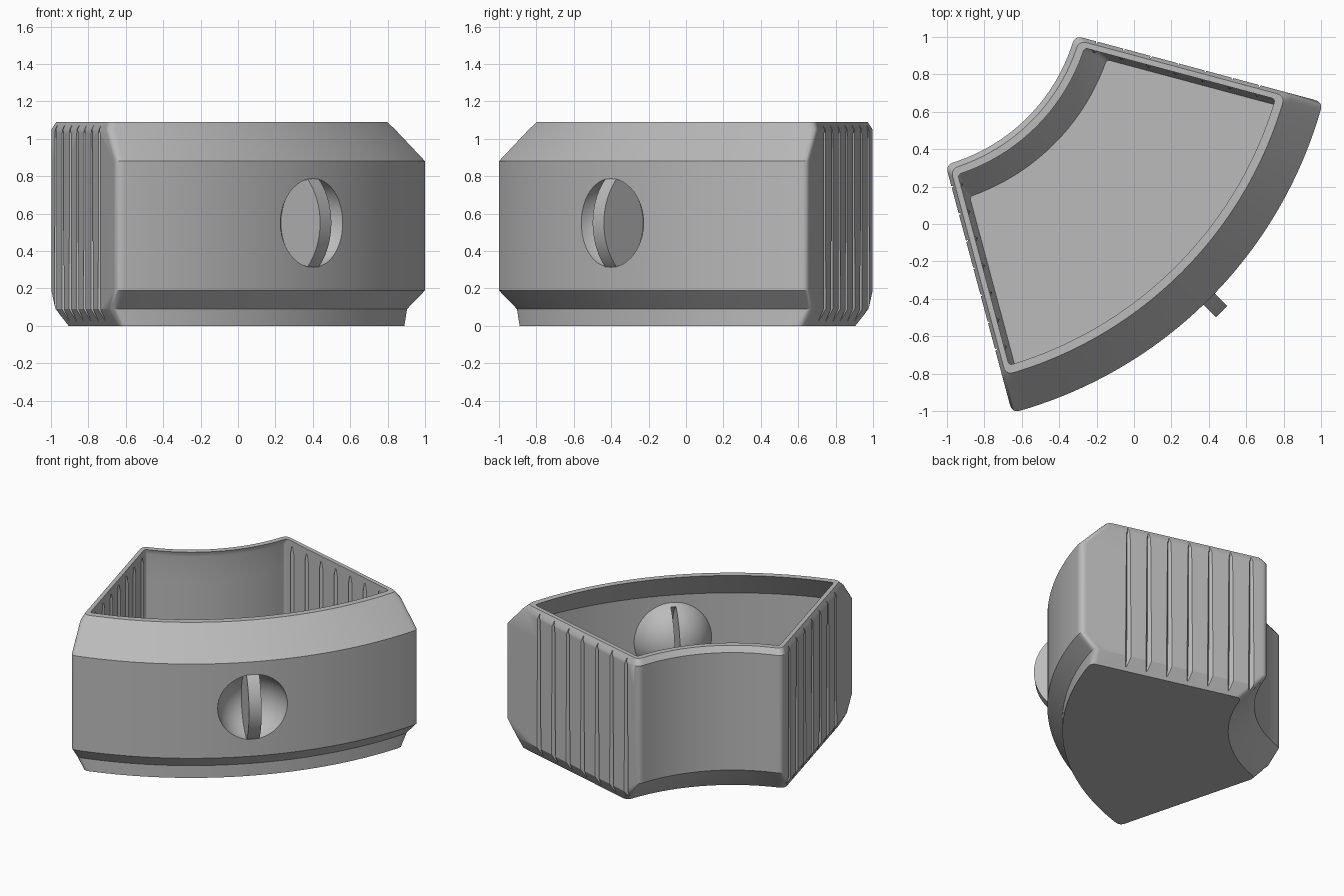
import bpy, bmesh
from math import radians, asin, sin, cos, pi
from mathutils import Matrix, Vector

cube = bpy.data.objects.get("Cube")
if cube:
    bpy.data.objects.remove(cube, do_unlink=True)

HALF = radians(30)      # half of the wedge angle
KNOB_Z = 0.55

grey = bpy.data.materials.new("plastic_grey")
grey.use_nodes = True
grey.diffuse_color = (0.5, 0.5, 0.5, 1)
grey.node_tree.nodes["Principled BSDF"].inputs["Base Color"].default_value = (0.5, 0.5, 0.5, 1)


def make(name, bm):
    bmesh.ops.recalc_face_normals(bm, faces=bm.faces)
    mesh = bpy.data.meshes.new(name)
    bm.to_mesh(mesh)
    bm.free()
    mesh.materials.append(grey)
    ob = bpy.data.objects.new(name, mesh)
    bpy.context.collection.objects.link(ob)
    return ob


def combine(target, other, operation):
    """Apply a boolean and discard the second object."""
    other.hide_render = True
    mod = target.modifiers.new(operation, 'BOOLEAN')
    mod.operation, mod.solver, mod.object = operation, 'EXACT', other
    bpy.context.view_layer.objects.active = target
    bpy.ops.object.modifier_apply(modifier=mod.name)
    bpy.data.objects.remove(other, do_unlink=True)


def polar(r, a):
    return Vector((r * cos(a), r * sin(a), 0))


def bend(a, b, c, n=5):
    return [a.lerp(b, i / n).lerp(b.lerp(c, i / n), i / n) for i in range(n + 1)]


def wedge_loop(r_in, r_out, inset, z, c):
    """Rounded ring-sector outline, mirrored about the radial axis."""
    side = lambda r: HALF - asin(inset / r)
    a_out, a_in = side(r_out) - c / r_out, side(r_in) - c / r_in
    n = 24
    half = [polar(r_out, a_out * i / n) for i in range(n)]
    half += bend(polar(r_out, a_out), polar(r_out, side(r_out)), polar(r_out - c, side(r_out - c)))
    half += bend(polar(r_in + c, side(r_in + c)), polar(r_in, side(r_in)), polar(r_in, a_in))
    half += [polar(r_in, a_in * i / n) for i in reversed(range(n))]
    pts = half + [Vector((p.x, -p.y, 0)) for p in reversed(half[1:-1])]
    return [p + Vector((0, 0, z)) for p in pts]


def skin(bm, loops):
    rings = [[bm.verts.new(p) for p in loop] for loop in loops]
    for a, b in zip(rings, rings[1:]):
        for i in range(len(a)):
            j = (i + 1) % len(a)
            bm.faces.new((a[i], a[j], b[j], b[i]))
    bm.faces.new(rings[0][::-1])
    bm.faces.new(rings[-1])


# Bin shell: outside from the base to the rim, then inside down to the floor
outside = [(1.15, 2.25, 0.05, 0), (1.06, 2.25, 0, 0.09), (0.976, 2.35, 0, 0.19),
           (0.976, 2.35, 0, 0.88), (0.976, 2.184, 0, 1.05), (1.005, 2.145, 0.02, 1.09)]
inside = [(1.045, 2.10, 0.05, 1.09), (1.03, 2.14, 0.05, 1.05), (1.03, 2.30, 0.05, 0.87),
          (1.03, 2.30, 0.05, 0.21), (1.11, 2.21, 0.05, 0.12), (1.177, 2.20, 0.08, 0.05)]
bm = bmesh.new()
skin(bm, [wedge_loop(*p, 0.045) for p in outside] + [wedge_loop(*p, 0.02) for p in inside])
body = make("curved_bin", bm)


def side_strips(name, stations, size):
    """Rows of slim diamond bars along both side walls."""
    bm = bmesh.new()
    for sign in (1, -1):
        along = polar(1, sign * HALF)
        inward = Vector((along.y, -along.x, 0)) * sign
        for k in range(7):
            base = along * (1.1 + 0.15 * k)
            loops = []
            for z, inset, scale in stations:
                mid = base + inward * inset + Vector((0, 0, z))
                w, d = along * size[0] * scale, inward * size[1] * scale
                loops.append([mid + w, mid + d, mid - w, mid - d])
            skin(bm, loops)
    return make(name, bm)


# Grip grooves outside and matching ribs inside
combine(body, side_strips("groove_cutter", [(0.025, 0.036, 0.2), (0.09, 0, 1.2),
                                            (1.03, 0, 0.8), (1.07, 0.01, 0.2)], (0.017, 0.022)), 'DIFFERENCE')
combine(body, side_strips("inner_ribs", [(0.10, 0.05, 0.4), (0.17, 0.05, 1),
                                         (1.0, 0.05, 1), (1.05, 0.05, 0.3)], (0.017, 0.015)), 'UNION')


def ball(name, radius, clip=None):
    bm = bmesh.new()
    place = Matrix.Translation((2.385, 0, KNOB_Z)) @ Matrix.Rotation(pi / 2, 4, 'Y')
    bmesh.ops.create_uvsphere(bm, u_segments=48, v_segments=32, radius=radius, matrix=place)
    if clip:
        cut = bmesh.ops.bisect_plane(bm, geom=bm.verts[:] + bm.edges[:] + bm.faces[:],
                                     plane_co=(clip, 0, 0), plane_no=(1, 0, 0), clear_outer=True)
        edges = [e for e in cut["geom_cut"] if isinstance(e, bmesh.types.BMEdge)]
        bmesh.ops.edgeloop_fill(bm, edges=edges)
    return make(name, bm)


def disc(name, radius, thickness):
    bm = bmesh.new()
    place = Matrix.Translation((2.107, 0, KNOB_Z)) @ Matrix.Rotation(pi / 2, 4, 'X')
    bmesh.ops.create_cone(bm, cap_ends=True, segments=96, radius1=radius, radius2=radius,
                          depth=thickness, matrix=place)
    return make(name, bm)


# Finger dish pressed into the front wall, with a hollow pull fin
combine(body, ball("dish_bulge", 0.28, 2.32), 'UNION')
combine(body, ball("dish_cutter", 0.24), 'DIFFERENCE')
fin = disc("pull_fin", 0.338, 0.085)
combine(fin, ball("fin_trim", 0.268), 'INTERSECT')
combine(body, fin, 'UNION')
combine(body, disc("slot_cutter", 0.295, 0.035), 'DIFFERENCE')

# Turn the wedge to its diagonal position and shade
body.data.transform(Matrix.Translation((-1.26, 1.26, 0)) @ Matrix.Rotation(-pi / 4, 4, 'Z'))
for ob in bpy.context.selected_objects:
    ob.select_set(False)
body.select_set(True)
bpy.context.view_layer.objects.active = body
bpy.ops.object.shade_smooth_by_angle(angle=radians(28))
weighted = body.modifiers.new("even_normals", 'WEIGHTED_NORMAL')
weighted.keep_sharp = True
